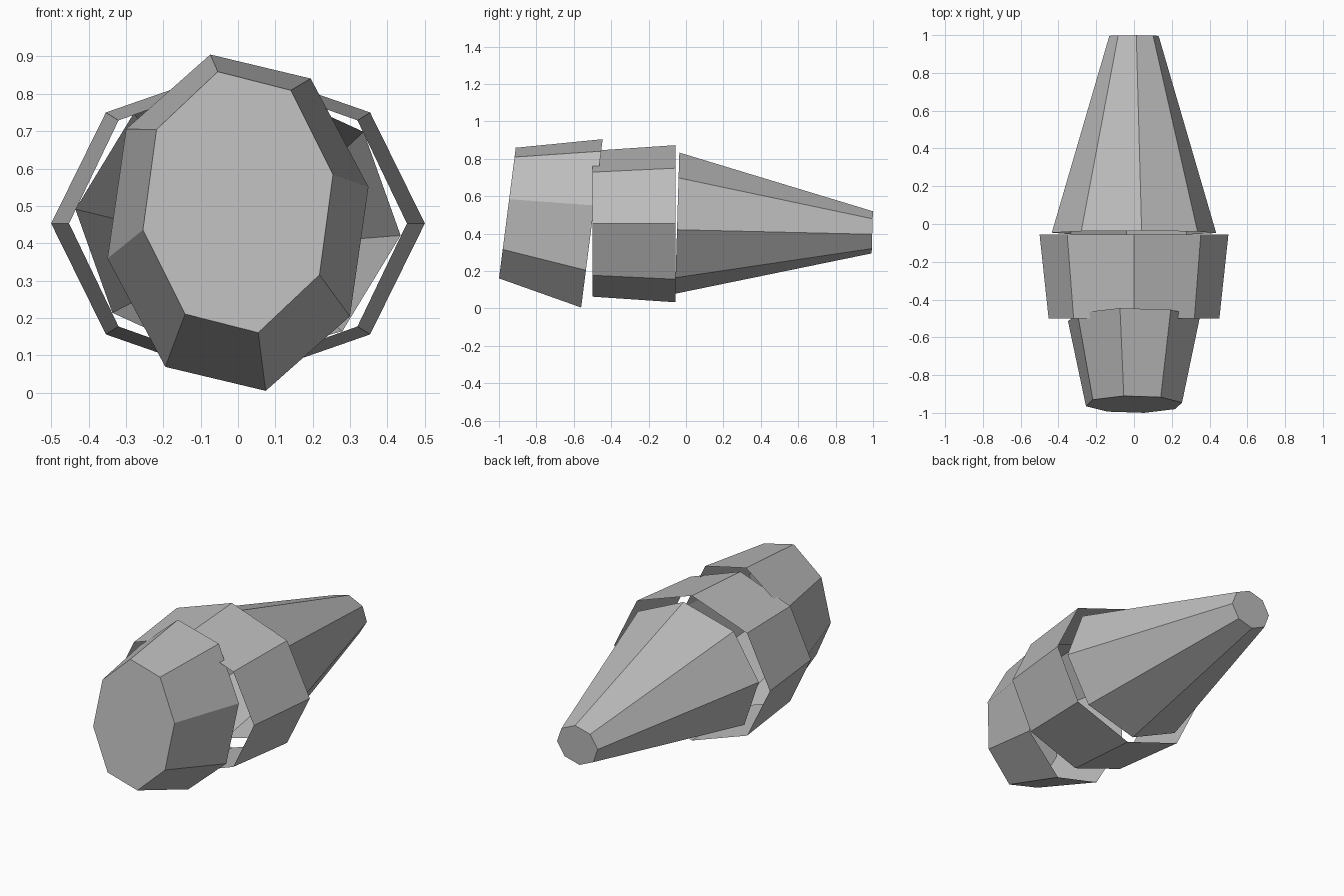
import bpy, bmesh
from math import cos, sin, radians, tau

cube = bpy.data.objects.get("Cube")
if cube:
    bpy.data.objects.remove(cube, do_unlink=True)

SIDES = 8

grey = bpy.data.materials.new("plain grey")
grey.use_nodes = True
colour = (0.5, 0.5, 0.5, 1)
grey.diffuse_color = colour
grey.node_tree.nodes["Principled BSDF"].inputs["Base Color"].default_value = colour


def ring(bm, y, z, rx, rz, turn, lean):
    """Octagonal ring across the y axis; lean shifts y with height."""
    verts = []
    for i in range(SIDES):
        a = radians(turn) + tau * i / SIDES
        h = rz * sin(a)
        verts.append(bm.verts.new((rx * cos(a), y + lean * h, z + h)))
    return verts


def shell(name, front, back, turn=0, lean=0, cap=None):
    """Tapered thin shell between two rings given as (y, z, rx, rz)."""
    bm = bmesh.new()
    f = ring(bm, *front, turn, lean)
    b = ring(bm, *back, turn, lean)
    for i in range(SIDES):
        j = (i + 1) % SIDES
        bm.faces.new((f[i], f[j], b[j], b[i]))
    if cap == "front":
        bm.faces.new(f[::-1])
    elif cap == "back":
        bm.faces.new(b)
    bm.normal_update()
    # Make every face point away from the axis or out of the cap
    mid_y = (front[0] + back[0]) / 2
    mid_z = (front[1] + back[1]) / 2
    for face in bm.faces:
        out = face.calc_center_median()
        out.y -= mid_y
        out.z -= mid_z
        if face.normal.dot(out) < 0:
            face.normal_flip()
    mesh = bpy.data.meshes.new(name)
    bm.to_mesh(mesh)
    bm.free()
    mesh.materials.append(grey)
    obj = bpy.data.objects.new(name, mesh)
    bpy.context.collection.objects.link(obj)
    return obj


# Tilted front section, closed at the front and open behind
shell("front_section", (-0.955, 0.51, 0.26, 0.357), (-0.503, 0.455, 0.357, 0.46),
      turn=12, lean=0.128, cap="front")

# Middle collar, open at both ends
shell("middle_collar", (-0.5, 0.453, 0.452, 0.39), (-0.055, 0.453, 0.5, 0.42))

# Long tapering tail, open in front and closed at the tip
shell("tail_cone", (-0.047, 0.456, 0.437, 0.379), (0.996, 0.407, 0.131, 0.113),
      turn=-5.3, lean=0.03, cap="back")
